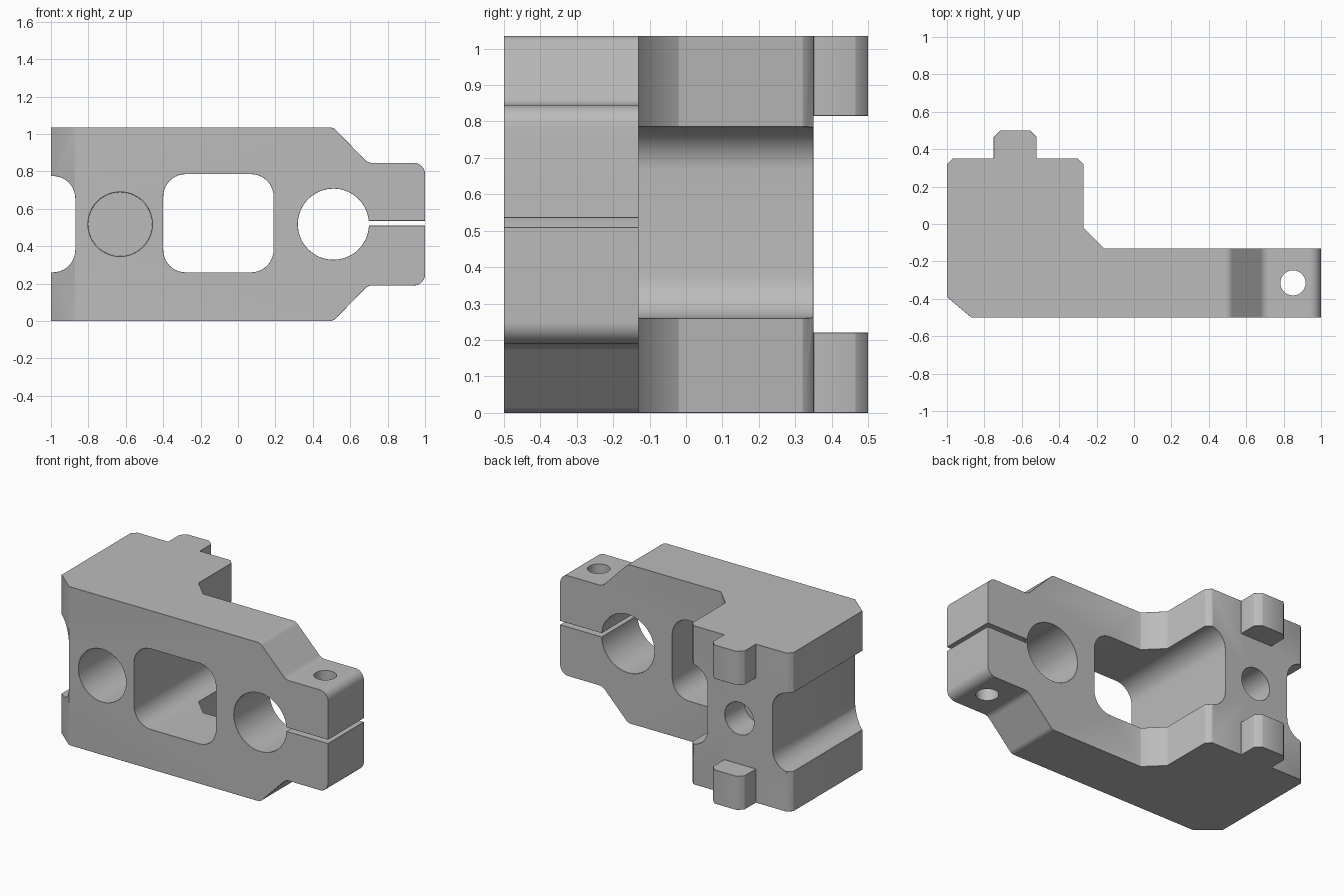
import bpy, bmesh, math
from mathutils import Vector

cube = bpy.data.objects.get("Cube")
if cube:
    bpy.data.objects.remove(cube, do_unlink=True)

HEIGHT = 1.035
MID = HEIGHT / 2

grey = bpy.data.materials.new("machined grey")
grey.use_nodes = True
colour = (0.5, 0.5, 0.5, 1)
grey.diffuse_color = colour
grey.node_tree.nodes["Principled BSDF"].inputs["Base Color"].default_value = colour


def rounded(corners, steps=10):
    """Outline from (u, v, radius) corners, with an arc at each rounded one."""
    out = []
    for i, (u, v, r) in enumerate(corners):
        p = Vector((u, v))
        if r == 0:
            out.append(p)
            continue
        a = (Vector(corners[i - 1][:2]) - p).normalized()
        b = (Vector(corners[(i + 1) % len(corners)][:2]) - p).normalized()
        half = a.angle(b) / 2
        centre = p + (a + b).normalized() * (r / math.sin(half))
        start = p + a * (r / math.tan(half)) - centre
        end = p + b * (r / math.tan(half)) - centre
        sweep = math.pi - 2 * half
        for k in range(steps + 1):
            t = k / steps
            arc = (start * math.sin((1 - t) * sweep) + end * math.sin(t * sweep)) / math.sin(sweep)
            out.append(centre + arc)
    return out


def box(u0, u1, v0, v1, r=0):
    return rounded([(u0, v0, r), (u1, v0, r), (u1, v1, r), (u0, v1, r)])


def circle(u, v, r, n=64):
    turn = 2 * math.pi / n
    return [Vector((u + r * math.cos(i * turn), v + r * math.sin(i * turn))) for i in range(n)]


def prism(name, outline, axis, low, high):
    """Extrude an outline along y (outline in x, z) or z (outline in x, y)."""
    bm = bmesh.new()
    place = (lambda p: (p.x, low, p.y)) if axis == "y" else (lambda p: (p.x, p.y, low))
    face = bm.faces.new([bm.verts.new(place(p)) for p in outline])
    top = bmesh.ops.extrude_face_region(bm, geom=[face])["geom"]
    shift = (0, high - low, 0) if axis == "y" else (0, 0, high - low)
    bmesh.ops.translate(bm, vec=shift, verts=[g for g in top if isinstance(g, bmesh.types.BMVert)])
    bmesh.ops.recalc_face_normals(bm, faces=bm.faces)
    mesh = bpy.data.meshes.new(name)
    bm.to_mesh(mesh)
    bm.free()
    mesh.materials.append(grey)
    obj = bpy.data.objects.new(name, mesh)
    bpy.context.collection.objects.link(obj)
    return obj


def apply(obj, mod):
    bpy.context.view_layer.objects.active = obj
    bpy.ops.object.modifier_apply(modifier=mod.name)


def combine(obj, tool, operation="DIFFERENCE"):
    tool.hide_render = True
    mod = obj.modifiers.new("cut", "BOOLEAN")
    mod.operation, mod.solver, mod.object = operation, "EXACT", tool
    apply(obj, mod)
    bpy.data.objects.remove(tool, do_unlink=True)


# L-shaped plan with chamfered corners and the rear key
plan = [(-1, -0.39), (-0.87, -0.5), (1, -0.5), (1, -0.13), (-0.16, -0.13),
        (-0.27, -0.02), (-0.27, 0.32), (-0.3, 0.35), (-0.52, 0.35), (-0.52, 0.465),
        (-0.555, 0.5), (-0.715, 0.5), (-0.75, 0.465), (-0.75, 0.35), (-0.97, 0.35), (-1, 0.32)]
body = prism("clamp_bracket", [Vector(p) for p in plan], "z", 0, HEIGHT)

# Side outline tapering to the clamp nose
lower = [(-1.2, 0, 0), (0.51, 0, 0.05), (0.695, 0.19, 0.06), (1, 0.19, 0.06)]
upper = [(u, HEIGHT - v, r) for u, v, r in reversed(lower)]
combine(body, prism("outline", rounded(lower + upper), "y", -0.7, 0.7), "INTERSECT")

# Split the rear key into an upper and a lower tab
combine(body, prism("key_gap", box(-0.85, -0.42, 0.22, HEIGHT - 0.22), "y", 0.35, 0.7))

# Window, side pocket, clamp bore and clamp slot
for name, outline in (
    ("window", box(-0.4, 0.19, 0.26, HEIGHT - 0.25, 0.12)),
    ("side_pocket", box(-1.4, -0.87, 0.26, HEIGHT - 0.26, 0.12)),
    ("clamp_bore", circle(0.51, MID, 0.19)),
    ("clamp_slot", box(0.6, 1.3, 0.51, 0.535)),
):
    combine(body, prism(name, outline, "y", -0.8, 0.8))

# Blind bores in the front and back of the block
combine(body, prism("front_bore", circle(-0.63, MID, 0.172), "y", -0.8, 0.08))
combine(body, prism("back_bore", circle(-0.63, MID, 0.105), "y", 0.15, 0.8))

# Clean flat faces, then break the edges with a small chamfer
bm = bmesh.new()
bm.from_mesh(body.data)
bmesh.ops.remove_doubles(bm, verts=bm.verts, dist=0.0005)
bmesh.ops.dissolve_limit(bm, angle_limit=0.01, verts=bm.verts, edges=bm.edges)
bm.to_mesh(body.data)
bm.free()
bevel = body.modifiers.new("chamfer", "BEVEL")
bevel.width, bevel.segments = 0.012, 1
bevel.limit_method, bevel.angle_limit = "ANGLE", math.radians(32)
apply(body, bevel)

# Clamp screw hole
combine(body, prism("screw_hole", circle(0.85, -0.315, 0.067, 48), "z", -0.3, 1.4))

# Smooth curves, sharp edges
bpy.ops.object.select_all(action="DESELECT")
body.select_set(True)
bpy.context.view_layer.objects.active = body
bpy.ops.object.shade_smooth_by_angle(angle=math.radians(25))
